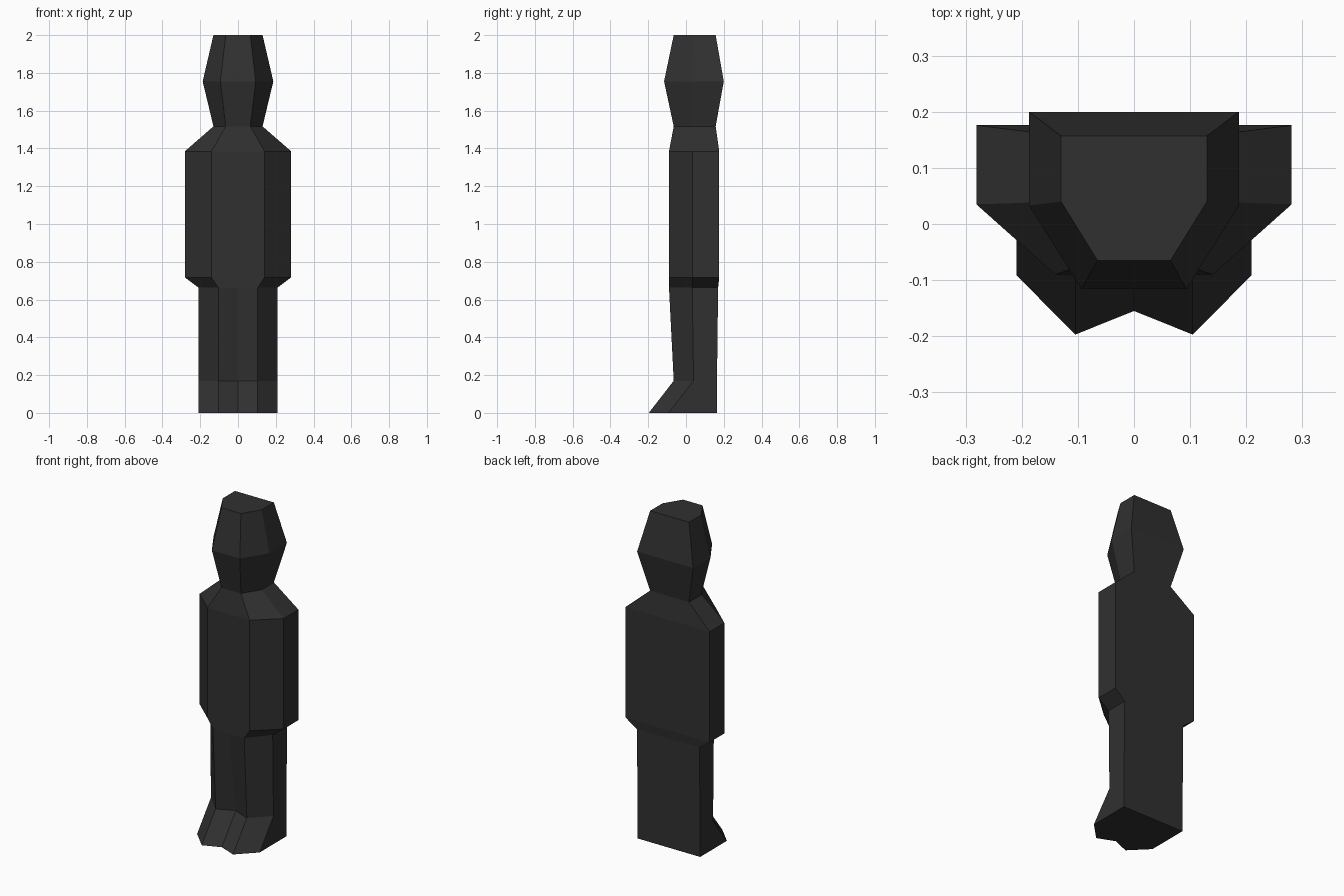
import bpy
import bmesh

cube = bpy.data.objects.get("Cube")
if cube:
    bpy.data.objects.remove(cube, do_unlink=True)

charcoal = bpy.data.materials.new("charcoal")
charcoal.use_nodes = True
charcoal.diffuse_color = (0.03, 0.03, 0.03, 1)
charcoal.node_tree.nodes["Principled BSDF"].inputs["Base Color"].default_value = (0.03, 0.03, 0.03, 1)


def section(z, width, front, side, back, middle=None):
    """Mirrored outline with chamfered front corners and an optional centre point."""
    half = [(width, back), (width, side), (width / 2, front)]
    centre = [] if middle is None else [(0, middle)]
    outline = half + centre + [(-x, y) for x, y in reversed(half)]
    return [(x, y, z) for x, y in outline]


def loft(name, sections, cap_bottom=False, cap_top=False):
    bm = bmesh.new()
    rings = [[bm.verts.new(p) for p in s] for s in sections]
    for low, high in zip(rings, rings[1:]):
        n = len(low)
        for i in range(n):
            j = (i + 1) % n
            bm.faces.new((low[j], low[i], high[i], high[j]))
    if cap_bottom:
        bm.faces.new(rings[0])
    if cap_top:
        bm.faces.new(rings[-1][::-1])
    mesh = bpy.data.meshes.new(name)
    bm.to_mesh(mesh)
    bm.free()
    mesh.materials.append(charcoal)
    obj = bpy.data.objects.new(name, mesh)
    bpy.context.collection.objects.link(obj)
    return obj


# Shared joints: width, front, side, back
neck = (0.13, -0.065, 0.04, 0.157)
chest = (0.281, -0.09, 0.035, 0.176)
hip = (0.209, -0.09, 0.033, 0.17)

# Joined legs with flared feet
loft("legs", [
    section(0, 0.209, -0.197, -0.092, 0.163, -0.155),
    section(0.17, 0.209, -0.065, 0.04, 0.164, -0.022),
    section(0.663, *hip, -0.088),
], cap_bottom=True)

# Torso with sloped shoulders
loft("torso", [
    section(0.663, *hip),
    section(0.717, *chest),
    section(1.385, *chest),
    section(1.517, *neck),
])

# Head
loft("head", [
    section(1.517, *neck),
    section(1.755, 0.187, -0.116, 0.033, 0.2),
    section(2, *neck),
], cap_top=True)
